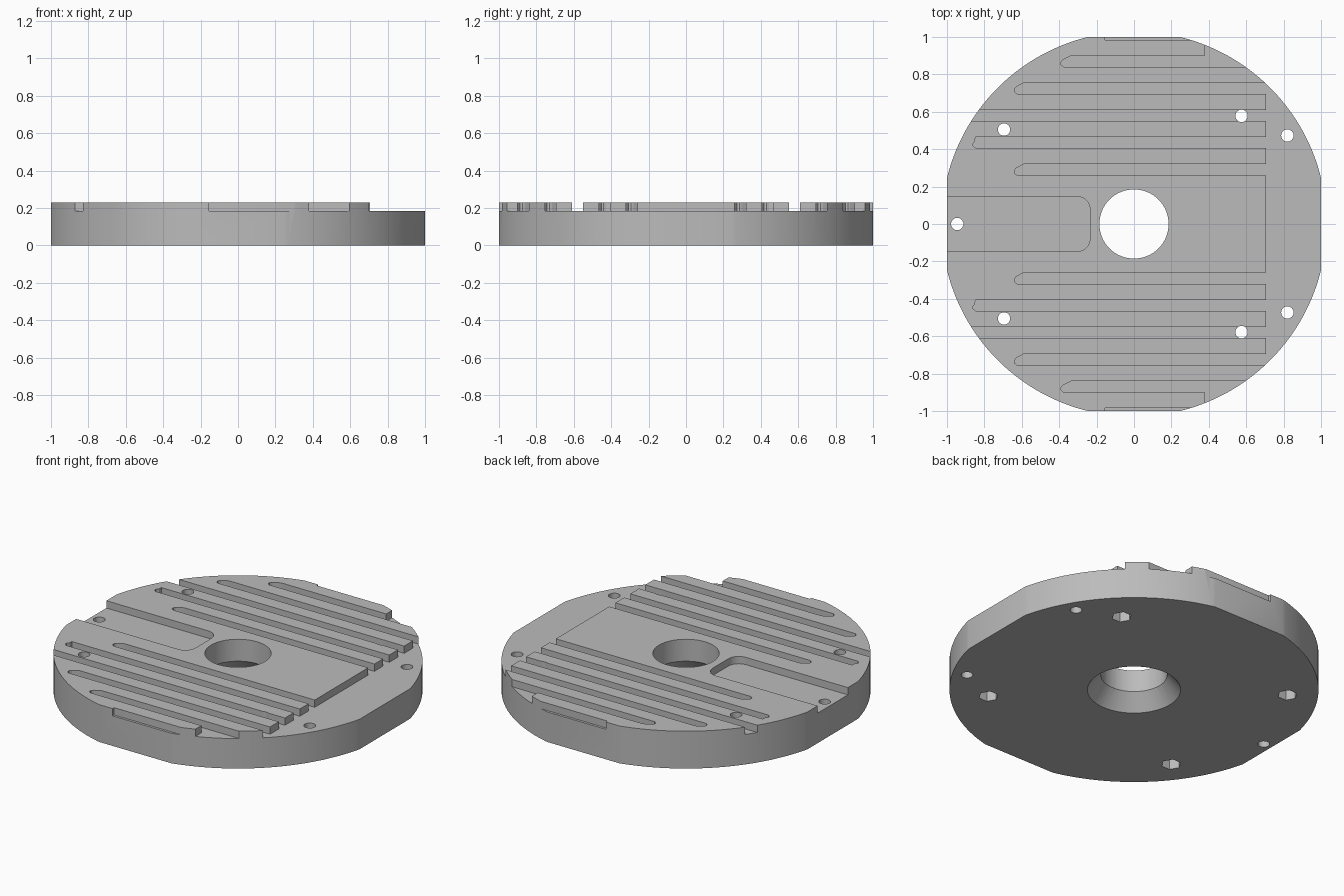
import bpy
import bmesh
from math import cos, sin, pi

old = bpy.data.objects.get("Cube")
if old:
    bpy.data.objects.remove(old)

RADIUS, TOP, FLOOR = 1.03, 0.23, 0.185

grey = bpy.data.materials.new("plain_grey")
grey.use_nodes = True
colour = (0.5, 0.5, 0.5, 1)
grey.diffuse_color = colour
grey.node_tree.nodes["Principled BSDF"].inputs["Base Color"].default_value = colour


def prism(name, outline, z0, z1):
    """Extrude a counter-clockwise outline from z0 to z1."""
    bm = bmesh.new()
    low = bm.faces.new([bm.verts.new((x, y, z0)) for x, y in outline])
    ext = bmesh.ops.extrude_face_region(bm, geom=[low])
    for v in ext["geom"]:
        if isinstance(v, bmesh.types.BMVert):
            v.co.z = z1
    bmesh.ops.recalc_face_normals(bm, faces=bm.faces)
    mesh = bpy.data.meshes.new(name)
    bm.to_mesh(mesh)
    bm.free()
    obj = bpy.data.objects.new(name, mesh)
    bpy.context.collection.objects.link(obj)
    return obj


def ring(x, y, r, n, turn=0):
    return [(x + r * cos(turn + 2 * pi * i / n), y + r * sin(turn + 2 * pi * i / n)) for i in range(n)]


def box(x0, x1, y0, y1):
    return [(x0, y0), (x1, y0), (x1, y1), (x0, y1)]


def boolean(cutter, operation="DIFFERENCE"):
    mod = plate.modifiers.new("cut", "BOOLEAN")
    mod.object, mod.operation, mod.solver = cutter, operation, "EXACT"
    bpy.context.view_layer.objects.active = plate
    bpy.ops.object.modifier_apply(modifier=mod.name)
    bpy.data.objects.remove(cutter)


def carve(outline):
    boolean(prism("recess_cutter", outline, FLOOR, 0.4))


# Round plate with four flats on its rim
plate = prism("base_plate", ring(0, 0, RADIUS, 144), 0, TOP)
boolean(prism("rim_trim", box(-1, 1, -1, 1), -0.5, 0.5), "INTERSECT")

# Lowered ledge on the +x side
carve(box(0.705, 1.3, -1.2, 1.2))

# Parallel grooves with slanted blind ends: inner edge, end, slant length
for inner, end, slant in ((0.26, -0.64, 0.05), (0.405, -0.86, 0.012),
                          (0.55, -1.3, 0.01), (0.695, -0.64, 0.05), (0.84, -0.39, 0.055)):
    for y0 in (inner, -inner - 0.06):
        carve([(end + 0.015, y0), (1.25, y0), (1.25, y0 + 0.06), (end + slant, y0 + 0.06),
               (end + 0.01, y0 + 0.038), (end, y0 + 0.025), (end, y0 + 0.012)])

# Outer rim notches on both sides
for side in (1, -1):
    for x0, x1, y in ((0.38, 0.9, 0.87), (-0.155, 0.34, 0.985)):
        carve(box(x0, x1, *sorted((side * y, side * 1.2))))

# Open pocket with rounded inner corners
arc = [(cos(i * pi / 16), sin(i * pi / 16)) for i in range(9)]
r, end, half = 0.07, -0.235, 0.147
upper = [(end - r + r * c, half - r + r * s) for c, s in arc]
lower = [(x, -y) for x, y in reversed(upper)]
carve([(-1.2, -half)] + lower + upper + [(-1.2, half)])

# Centre bore, flared underneath
boolean(prism("bore_cutter", ring(0, 0, 0.185, 64), -0.1, 0.4))
flare = prism("flare_cutter", ring(0, 0, 1, 64), -0.05, 0.095)
for v in flare.data.vertices:
    scale = 0.185 if v.co.z > 0 else 0.3
    v.co.x *= scale
    v.co.y *= scale
boolean(flare)

# Bolt holes, four with hexagonal nut pockets underneath
for x, y, nut in ((-0.695, 0.505, True), (0.575, 0.578, True), (0.82, 0.473, False)):
    for side in (1, -1):
        boolean(prism("bolt_cutter", ring(x, side * y, 0.033, 24), -0.1, 0.4))
        if nut:
            boolean(prism("nut_cutter", ring(x, side * y, 0.056, 6), -0.1, 0.1))
boolean(prism("bolt_cutter", ring(-0.945, 0, 0.033, 24), -0.1, 0.4))

# Finish
plate.data.materials.clear()
plate.data.materials.append(grey)
for p in plate.data.polygons:
    p.material_index = 0
bpy.ops.object.select_all(action="DESELECT")
plate.select_set(True)
bpy.context.view_layer.objects.active = plate
bpy.ops.object.shade_smooth_by_angle(angle=pi / 9)
